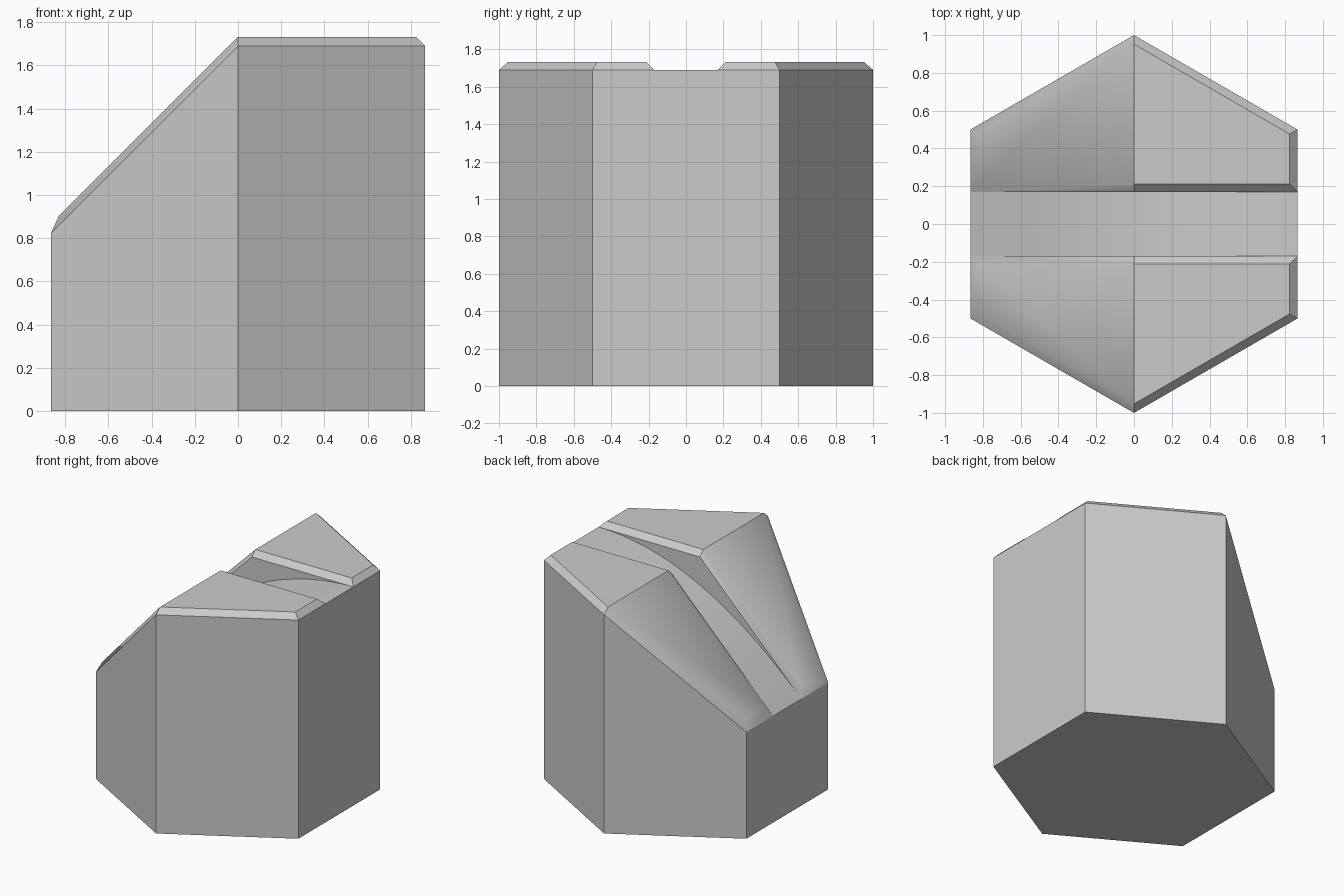
import bpy, bmesh

if "Cube" in bpy.data.objects:
    bpy.data.objects.remove(bpy.data.objects["Cube"])

R, G, H, B, N = 0.866, 0.17, 1.69, 0.042, 24   # half width, groove half width, wall top, bevel, floor steps
bm = bmesh.new()

def face(*pts, smooth=False):
    f = bm.faces.new([bm.verts.new(p) for p in pts])
    f.smooth = smooth

def lift(x, y, h):
    # height follows a flat right half and a 45 degree left slope
    return (x, y, h + min(0, x))

# Outer walls and base of the hexagonal prism (back half)
outline = [(R, 0.5), (0, 1), (-R, 0.5)]
for a, b in zip(outline, outline[1:]):
    face((*a, 0), (*b, 0), lift(*b, H), lift(*a, H))
for s in (1, -1):
    x = s * R
    face((x, 0, 0), (x, 0.5, 0), lift(x, 0.5, H), lift(x, G, H), lift(x, 0, H))
face((R, 0, 0), (-R, 0, 0), (-R, 0.5, 0), (0, 1, 0), (R, 0.5, 0))

# Curved groove floor and groove wall
curve = [(R * (1 - 2 * i / N), H - R * (i / N) ** 2) for i in range(N + 1)]
for (x0, z0), (x1, z1) in zip(curve, curve[1:]):
    face((x0, 0, z0), (x0, G, z0), (x1, G, z1), (x1, 0, z1), smooth=True)
    face((0, G, H), (x1, G, z1), (x0, G, z0))

# Bevelled cap: flat right half, softly shaded sloping left half
rim = [(0, G), (R, G), (R, 0.5), (0, 1), (-R, 0.5), (-R, G)]
inner = [(0, G + B), (R - B, G + B), (R - B, 0.476), (0, 0.952), (-0.83, 0.473), (-0.83, G + B)]
low = [lift(*p, H) for p in rim]
top = [lift(*p, H + B) for p in inner]
for i in range(6):
    j = (i + 1) % 6
    face(low[i], low[j], top[j], top[i], smooth=i > 2)
face(*top[:4])
face(top[3], top[4], top[5], top[0], smooth=True)

# Join the half and mirror it across the groove
bmesh.ops.remove_doubles(bm, verts=bm.verts, dist=1e-5)
twin = bmesh.ops.duplicate(bm, geom=bm.verts[:] + bm.edges[:] + bm.faces[:])["geom"]
for v in twin:
    if isinstance(v, bmesh.types.BMVert):
        v.co.y *= -1
bmesh.ops.remove_doubles(bm, verts=bm.verts, dist=1e-5)
bmesh.ops.recalc_face_normals(bm, faces=bm.faces)

mesh = bpy.data.meshes.new("grooved_hexagonal_block")
bm.to_mesh(mesh)
bm.free()
block = bpy.data.objects.new("grooved_hexagonal_block", mesh)
bpy.context.collection.objects.link(block)
